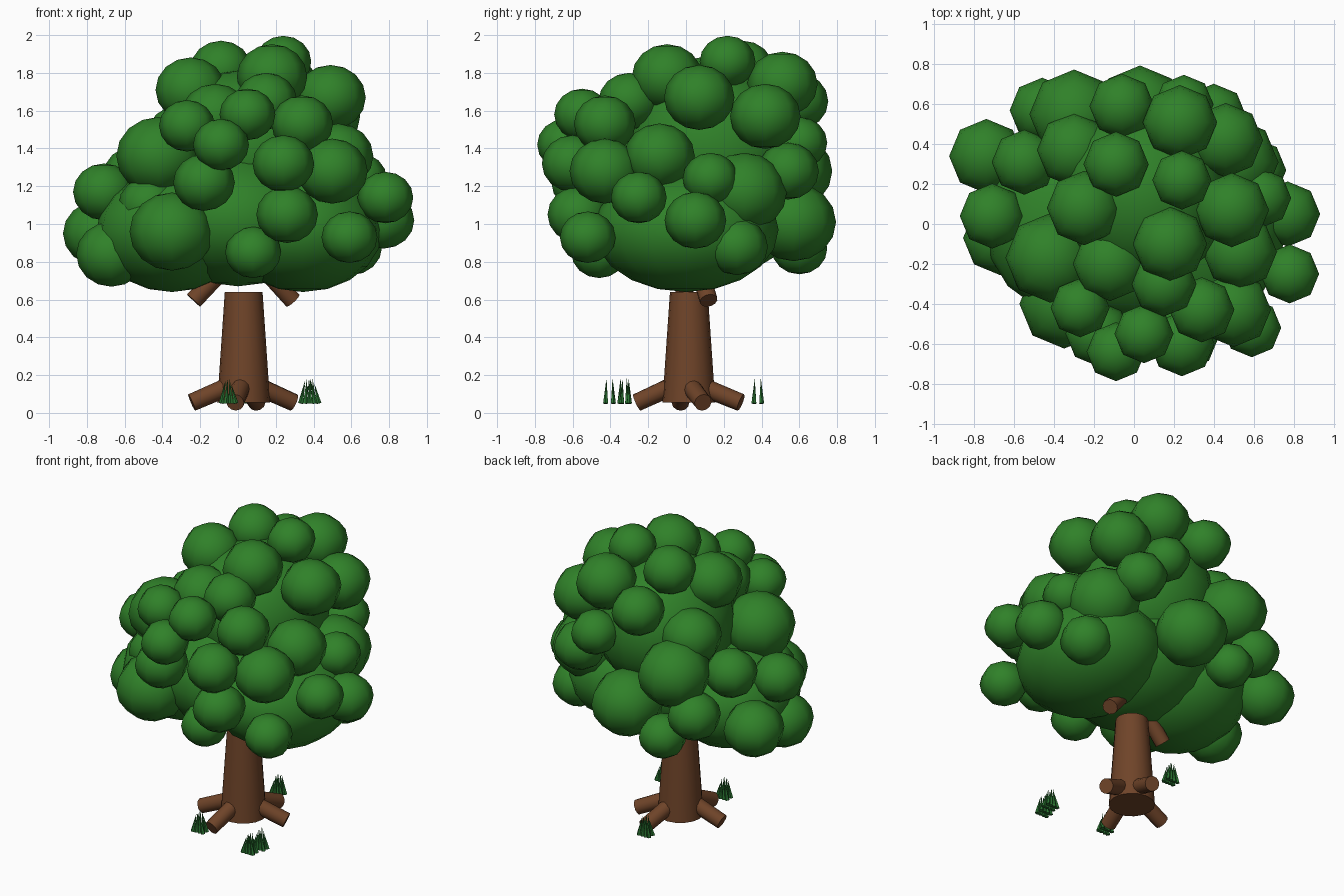
import bpy, math, random
from mathutils import Vector

random.seed(4)

def material(name, rgb):
    m = bpy.data.materials.new(name)
    m.diffuse_color = (*rgb, 1)
    return m

LEAF = material("leaf green", (0.029, 0.22, 0.022))
BARK = material("bark brown", (0.16, 0.058, 0.022))
GRASS = material("grass green", (0.022, 0.17, 0.03))

def finish(name, mat, angle=60):
    o = bpy.context.object
    o.name = name
    o.data.materials.append(mat)
    bpy.ops.object.shade_smooth_by_angle(angle=math.radians(angle))
    return o

def blob(name, loc, radii, seg, rings):
    bpy.ops.mesh.primitive_uv_sphere_add(segments=seg, ring_count=rings, radius=1, location=loc)
    bpy.context.object.scale = radii
    return finish(name, LEAF)

def rod(name, a, b, r1, r2, mat, sides):
    a, b = Vector(a), Vector(b)
    d = b - a
    bpy.ops.mesh.primitive_cone_add(vertices=sides, radius1=r1, radius2=r2,
                                    depth=d.length, location=(a + b) / 2)
    bpy.context.object.rotation_euler = d.to_track_quat('Z', 'Y').to_euler()
    return finish(name, mat, 40)

# Trunk
rod("trunk", (0.03, 0.015, 0.055), (0.03, 0.015, 0.64), 0.14, 0.1, BARK, 16)

# Roots spreading from the trunk foot
for x, y in [(0.295, 0.09), (-0.245, -0.03), (-0.015, -0.26), (0.1, 0.29)]:
    rod("root", (0.03 + 0.2 * (x - 0.03), 0.2 * y, 0.15), (x, y, 0.055), 0.05, 0.047, BARK, 12)

# Branch stubs under the crown
rod("branch", (0.29, 0.12, 0.595), (0.14, 0.07, 0.76), 0.048, 0.048, BARK, 12)
rod("branch", (-0.235, -0.01, 0.595), (-0.08, 0.0, 0.76), 0.048, 0.048, BARK, 12)

# Large inner masses of the crown: two side lobes, a middle and a top
blob("crown_core", (0.345, 0, 0.97), (0.42, 0.49, 0.33), 16, 10)
blob("crown_core", (-0.35, 0, 0.96), (0.4, 0.44, 0.32), 16, 10)
blob("crown_core", (0, 0, 1.03), (0.45, 0.5, 0.36), 16, 10)
blob("crown_core", (0.05, 0.15, 1.4), (0.43, 0.45, 0.42), 16, 10)

# Leaf clumps in four sizes, placed by centre
def clumps(radius, centres):
    for c in centres:
        blob("leaf_clump", c, (radius * 1.02, radius * 1.02, radius * 0.94), 8, 8)

clumps(0.145, [(.24, .22, 1.86), (.05, -.55, 1.58), (-.27, -.42, 1.52), (-.09, -.64, 1.42),
               (.08, -.46, .85), (.59, -.52, .93), (.78, -.25, 1.14), (.64, .13, 1.24),
               (-.25, .6, .87), (.25, .6, 1.43)])
clumps(0.16, [(-.09, .3, 1.82), (-.06, .59, 1.65), (.15, -.3, 1.65), (.34, -.43, 1.53),
              (.24, -.6, 1.32), (-.18, -.55, 1.22), (.26, -.57, 1.05), (-.71, .04, 1.17),
              (-.55, .31, 1.26), (.77, .05, 1.02), (.6, .27, .88), (-.46, .57, 1.05),
              (.4, .54, 1.28), (-.47, -.2, 1.1)])
clumps(0.183, [(.18, -.1, 1.78), (-.25, .08, 1.71), (.49, .07, 1.67), (.46, .42, 1.57),
               (-.12, -.2, 1.57), (.5, -.43, 1.28), (-.74, .34, .95), (-.67, -.07, .84),
               (.53, -.14, 1.36), (-.3, .37, 1.46), (.23, .51, 1.74)])
clumps(0.22, [(-.35, -.4, .96), (-.42, -.17, 1.36), (.5, .31, 1.17),
              (-.3, .55, 1.28), (.03, .57, 1.01)])

# Grass tufts: two rows of blades leaning in toward the tallest ones
for cx, cy in [(-.05, -.33), (.37, -.405), (.39, -.32), (.03, .38)]:
    for dx in (-.038, -.013, .013, .038):
        for dy in (-.02, .02):
            top = .19 - abs(dx) * random.uniform(.3, 1.2)
            rod("grass_blade", (cx + dx, cy + dy, .05),
                (cx + dx * .4, cy + dy * .8, top), .014, 0, GRASS, 5)
